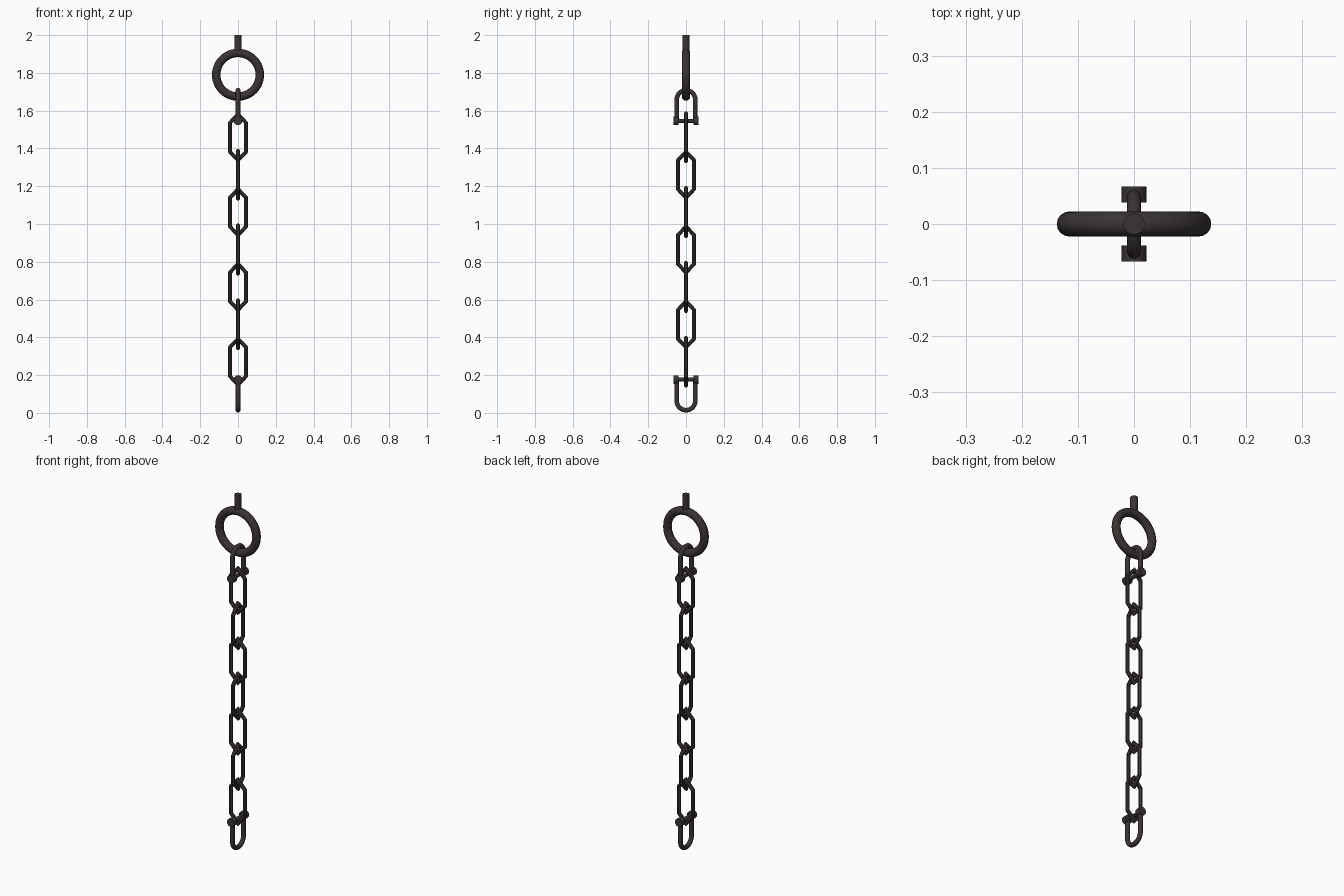
import bpy, bmesh, math
from mathutils import Vector

if "Cube" in bpy.data.objects:
    bpy.data.objects.remove(bpy.data.objects["Cube"])

iron = bpy.data.materials.new("dark iron")
iron.diffuse_color = (0.042, 0.034, 0.034, 1)
iron.use_nodes = True
iron.node_tree.nodes["Principled BSDF"].inputs["Base Color"].default_value = iron.diffuse_color


def finish(obj, name, smooth=True):
    obj.name = name
    obj.data.materials.append(iron)
    if smooth:
        bpy.ops.object.select_all(action='DESELECT')
        obj.select_set(True)
        bpy.context.view_layer.objects.active = obj
        bpy.ops.object.shade_smooth_by_angle(angle=math.radians(40))
    return obj


def sweep(name, path, radius, sides, closed, across_y, smooth=True):
    """Round bar with mitred corners along a flat path of (side, z, width) points."""
    pts = [Vector((p[0], 0, p[1])) for p in path]
    n = len(pts)
    bm = bmesh.new()
    rings = []
    for i, p in enumerate(pts):
        a = pts[i] - pts[i - 1] if closed or i > 0 else pts[1] - pts[0]
        b = pts[(i + 1) % n] - p if closed or i < n - 1 else a
        a, b = a.normalized(), b.normalized()
        t = (a + b).normalized()
        out = Vector((t.z, 0, -t.x)) / t.dot(a)
        ring = []
        for k in range(sides):
            ang = 2 * math.pi * (k + 0.5) / sides
            q = p + out * radius * math.cos(ang) + Vector((0, path[i][2], 0)) * math.sin(ang)
            if across_y:
                q = Vector((-q.y, q.x, q.z))
            ring.append(bm.verts.new(q))
        rings.append(ring)
    for i in range(n if closed else n - 1):
        r, s = rings[i], rings[(i + 1) % n]
        for k in range(sides):
            m = (k + 1) % sides
            bm.faces.new((r[k], r[m], s[m], s[k]))
    if not closed:
        bm.faces.new(rings[0])
        bm.faces.new(rings[-1])
    bmesh.ops.recalc_face_normals(bm, faces=bm.faces)
    me = bpy.data.meshes.new(name)
    bm.to_mesh(me)
    bm.free()
    obj = bpy.data.objects.new(name, me)
    bpy.context.collection.objects.link(obj)
    return finish(obj, name, smooth)


def rod(name, radius, depth, loc, along_y=False):
    rot = (math.pi / 2, 0, 0) if along_y else (0, 0, 0)
    bpy.ops.mesh.primitive_cylinder_add(vertices=20, radius=radius, depth=depth,
                                        location=loc, rotation=rot)
    return finish(bpy.context.object, name)


# Hanging stem and big ring
rod("top_stem", 0.019, 0.1, (0, 0, 1.95))
bpy.ops.mesh.primitive_torus_add(major_radius=0.1155, minor_radius=0.0222,
                                 major_segments=48, minor_segments=16,
                                 location=(0, 0, 1.79), rotation=(math.pi / 2, 0, 0))
finish(bpy.context.object, "hanging_ring")


# Shackles: U-shaped bar, two end bosses and a cross pin
def shackle(name, pin_z, direction):
    r, half, leg = 0.0125, 0.049, 0.113
    path = [(half, pin_z, r)]
    for i in range(17):
        ang = math.pi * i / 16
        path.append((half * math.cos(ang),
                     pin_z + direction * (leg + half * math.sin(ang)), r))
    path.append((-half, pin_z, r))
    sweep(name + "_bow", path, r, 12, False, True)
    for side, y in (("front", -0.0525), ("back", 0.0525)):
        rod(f"{name}_boss_{side}", 0.0225, 0.028, (0, y, pin_z), True)
    rod(name + "_pin", 0.0105, 0.1, (0, 0, pin_z), True)


shackle("upper_shackle", 1.546, 1)
shackle("lower_shackle", 0.1765, -1)

# Chain: seven pointed links, turned a quarter each time
for i in range(7):
    z = 1.459 - 0.198 * i
    w, e = 0.0105, 0.0125
    shape = [(0, 0.122, e), (-0.043, 0.076, w), (-0.043, -0.076, w),
             (0, -0.122, e), (0.043, -0.076, w), (0.043, 0.076, w)]
    sweep(f"chain_link_{i + 1}", [(x, z + h, t) for x, h, t in shape],
          0.011, 8, True, i % 2 == 1, smooth=False)
